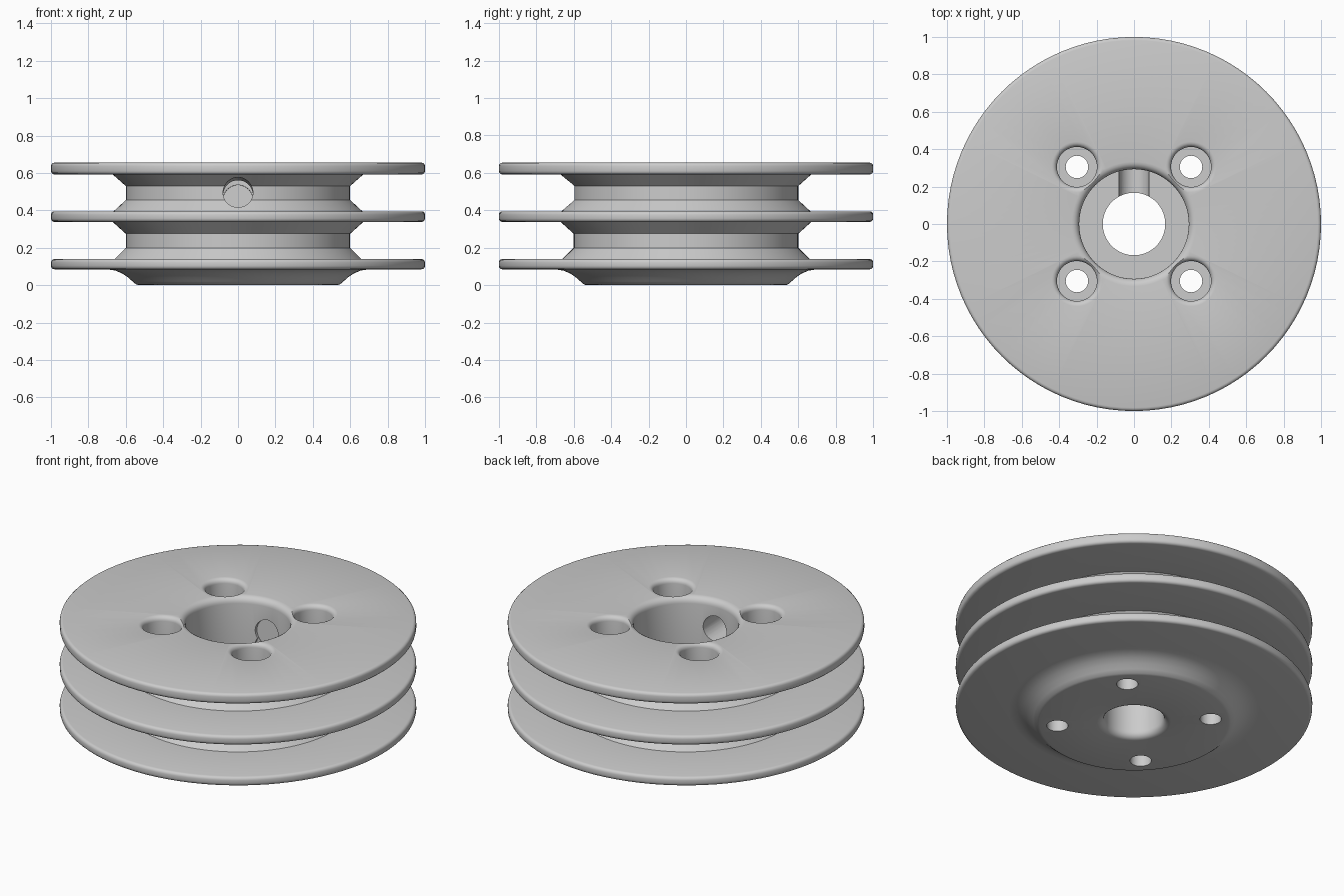
import bpy, bmesh, math
from mathutils import Matrix, Vector

cube = bpy.data.objects.get("Cube")
if cube:
    bpy.data.objects.remove(cube, do_unlink=True)

metal = bpy.data.materials.new("light_grey_metal")
metal.use_nodes = True
GREY = (0.6, 0.6, 0.6, 1)
metal.diffuse_color = GREY
metal.node_tree.nodes["Principled BSDF"].inputs["Base Color"].default_value = GREY

TOP = 0.655


def arc(cr, cz, rad, start, end, steps=5):
    """Points of a rounded corner in the (radius, height) plane, angles in degrees."""
    angles = [math.radians(start + (end - start) * i / steps) for i in range(steps + 1)]
    return [(cr + rad * math.cos(a), cz + rad * math.sin(a)) for a in angles]


def lathe(name, profile, segments, closed):
    """Revolve a profile around z; open profiles start and end on the axis."""
    bm = bmesh.new()
    verts = [bm.verts.new((r, 0, z)) for r, z in profile]
    edges = [bm.edges.new(p) for p in zip(verts, verts[1:])]
    if closed:
        edges.append(bm.edges.new((verts[-1], verts[0])))
    bmesh.ops.spin(bm, geom=verts + edges, axis=(0, 0, 1), cent=(0, 0, 0),
                   angle=math.tau, steps=segments, use_duplicate=False)
    bmesh.ops.remove_doubles(bm, verts=bm.verts, dist=0.0002)
    bmesh.ops.recalc_face_normals(bm, faces=bm.faces)
    mesh = bpy.data.meshes.new(name)
    bm.to_mesh(mesh)
    bm.free()
    mesh.materials.append(metal)
    obj = bpy.data.objects.new(name, mesh)
    bpy.context.collection.objects.link(obj)
    return obj


def drill(name, start, end, radius):
    """Cylindrical cutter between two points."""
    start, end = Vector(start), Vector(end)
    axis = end - start
    obj = lathe(name, [(0, 0), (radius, 0), (radius, axis.length), (0, axis.length)], 40, False)
    obj.matrix_world = Matrix.Translation(start) @ axis.to_track_quat('Z', 'Y').to_matrix().to_4x4()
    return obj


def rim(low, high, edge=0.018):
    """Rounded outer edge of one flange."""
    return arc(1 - edge, low + edge, edge, -90, 0, 3) + arc(1 - edge, high - edge, edge, 0, 90, 3)


# Pulley section: hub foot, three flanges, two belt grooves, stepped bore
profile = [(0.53, 0), (0.545, 0.004), (0.565, 0.021), (0.59, 0.043),
           (0.62, 0.063), (0.655, 0.078), (0.70, 0.085)]
profile += rim(0.085, 0.14)
profile += [(0.66, 0.14), (0.60, 0.20), (0.60, 0.275), (0.67, 0.338)]
profile += rim(0.338, 0.395)
profile += [(0.665, 0.395), (0.60, 0.455), (0.60, 0.53), (0.67, 0.592)]
profile += rim(0.592, TOP)
profile += arc(0.333, TOP - 0.04, 0.04, 90, 180)
profile += [(0.293, 0.365), (0.167, 0.365)]
profile += arc(0.207, 0.04, 0.04, 180, 270)
pulley = lathe("pulley", profile, 96, True)

# Four bolt holes with rounded counterbores
cutters = []
bolt = [(0, -0.1), (0.06, -0.1), (0.06, 0.45), (0.107, 0.45)]
bolt += arc(0.135, TOP - 0.028, 0.028, 180, 90)
bolt += [(0.135, TOP + 0.05), (0, TOP + 0.05)]
for sx in (-1, 1):
    for sy in (-1, 1):
        hole = lathe("bolt_hole_cutter", bolt, 40, False)
        hole.location = (0.305 * sx, 0.305 * sy, 0)
        cutters.append(hole)

# Slightly sloping set screw hole and the groove in the bore step
cutters.append(drill("set_screw_cutter", (0, -0.8, 0.503), (0, 0.30, 0.455), 0.08))
cutters.append(drill("step_groove_cutter", (0, 0, 0.366), (0, 0.295, 0.366), 0.08))

for cutter in cutters:
    cutter.hide_render = True
    cut = pulley.modifiers.new(cutter.name, 'BOOLEAN')
    cut.operation = 'DIFFERENCE'
    cut.solver = 'EXACT'
    cut.object = cutter

# Bake the cuts, then shade smooth with sharp edges kept
bpy.context.view_layer.update()
baked = bpy.data.meshes.new_from_object(pulley.evaluated_get(bpy.context.evaluated_depsgraph_get()))
pulley.modifiers.clear()
pulley.data = baked
for cutter in cutters:
    bpy.data.objects.remove(cutter, do_unlink=True)
bpy.ops.object.select_all(action='DESELECT')
pulley.select_set(True)
bpy.context.view_layer.objects.active = pulley
bpy.ops.object.shade_smooth_by_angle(angle=math.radians(32))
